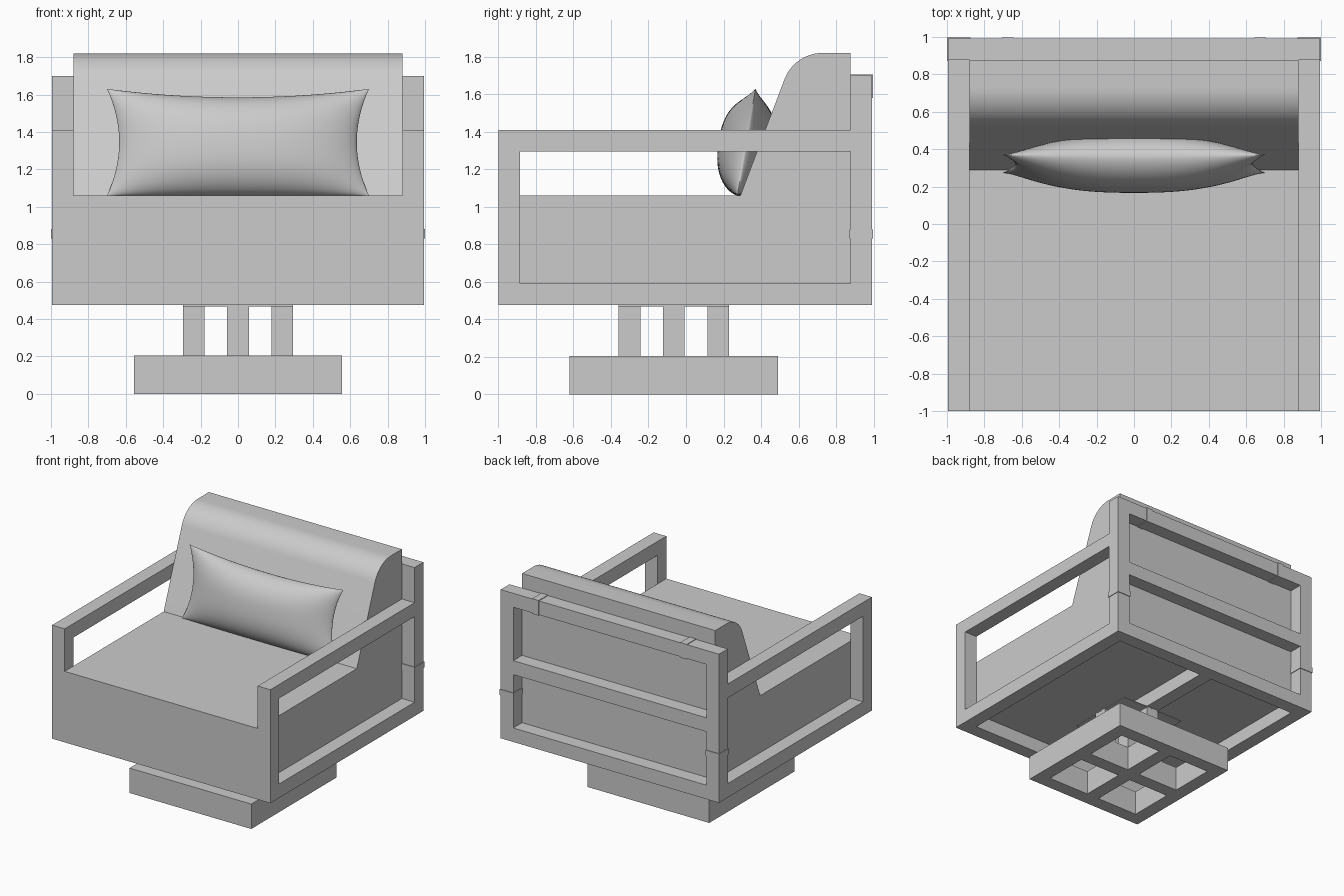
import bpy, bmesh, math

cube = bpy.data.objects.get("Cube")
if cube:
    bpy.data.objects.remove(cube, do_unlink=True)

grey = bpy.data.materials.new("plain grey")
grey.use_nodes = True
tone = (0.6, 0.6, 0.6, 1)
grey.diffuse_color = tone
grey.node_tree.nodes["Principled BSDF"].inputs["Base Color"].default_value = tone


def finish(name, bm):
    bmesh.ops.recalc_face_normals(bm, faces=bm.faces)
    mesh = bpy.data.meshes.new(name)
    bm.to_mesh(mesh)
    bm.free()
    mesh.materials.append(grey)
    obj = bpy.data.objects.new(name, mesh)
    bpy.context.collection.objects.link(obj)
    return obj


def smooth(obj, angle):
    bpy.ops.object.select_all(action='DESELECT')
    obj.select_set(True)
    bpy.context.view_layer.objects.active = obj
    bpy.ops.object.shade_smooth_by_angle(angle=math.radians(angle))


def box(name, x, y, z):
    """Box from (low, high) spans on each axis."""
    bm = bmesh.new()
    bmesh.ops.create_cube(bm, size=1)
    for v in bm.verts:
        v.co = [s[0] if c < 0 else s[1] for c, s in zip(v.co, (x, y, z))]
    return finish(name, bm)


# Main dimensions
W, BAR = 0.995, 0.115
IN = W - BAR
FRONT, BACK = -1.0, 0.992
REAR = BACK - BAR
BASE, ARM, TOP, SEAT = 0.475, 1.41, 1.70, 1.06
inner = (-IN, IN)
back_span = (REAR, BACK)

# Side frames with straps on the rear posts
for side, s in (("left", 1), ("right", -1)):
    xs = sorted((s * IN, s * W))
    run = (FRONT + BAR, REAR)
    box(side + "_front_leg", xs, (FRONT, FRONT + BAR), (BASE, ARM))
    box(side + "_back_post", xs, back_span, (BASE, TOP))
    box(side + "_arm_rail", xs, run, (ARM - BAR, ARM))
    box(side + "_bottom_rail", xs, run, (BASE, BASE + BAR))
    e = 0.005
    box(side + "_post_strap", (xs[0] - e, xs[1] + e),
        (REAR - e, BACK + e), (0.83, 0.88))
    box(side + "_top_strap", sorted((s * 0.645, s * 0.705)),
        (REAR - e, BACK + e), (TOP - BAR - e, TOP + e))

# Cross rails
box("front_rail", inner, (FRONT, FRONT + BAR), (BASE, BASE + BAR))
middle = (BASE + TOP) / 2
for name, z in (("bottom", BASE), ("middle", middle - BAR / 2), ("top", TOP - BAR)):
    box("back_" + name + "_rail", inner, back_span, (z, z + BAR))
box("under_seat_rail", (-BAR / 2, BAR / 2), (FRONT + BAR, REAR), (BASE, BASE + BAR))

# Seat cushion
box("seat_cushion", inner, (FRONT, REAR), (BASE + BAR, SEAT))

# Back cushion: sloped front with a rounded upper edge
profile = [(REAR, SEAT), (0.29, SEAT)]
cy, cz, r = 0.73, 1.60, 0.22
for i in range(13):
    a = math.radians(159 - i * 69 / 12)
    profile.append((cy + r * math.cos(a), cz + r * math.sin(a)))
profile.append((REAR, cz + r))
bm = bmesh.new()
face = bm.faces.new([bm.verts.new((-IN, y, z)) for y, z in profile])
ext = bmesh.ops.extrude_face_region(bm, geom=[face])
for v in ext["geom"]:
    if isinstance(v, bmesh.types.BMVert):
        v.co.x = IN
smooth(finish("back_cushion", bm), 30)

# Pillow: two bulged sheets meeting at a seam, with drawn-in edges
bm = bmesh.new()
NU, NV = 40, 24
for s in (-1, 1):
    grid = []
    for j in range(NV + 1):
        row = []
        for i in range(NU + 1):
            u = math.sin((2 * i / NU - 1) * math.pi / 2)
            v = math.sin((2 * j / NV - 1) * math.pi / 2)
            x = u * (0.70 - 0.065 * (1 - v * v))
            h = v * (0.285 - (0.045 if v > 0 else 0) * (1 - u * u))
            puff = max(0, 1 - abs(u) ** 2.5) ** 0.7 * max(0, 1 - abs(v) ** 2.5) ** 0.6
            row.append(bm.verts.new((x, 0.322 + 0.17 * h + s * 0.145 * puff,
                                     1.345 + h - 0.02 * s * puff)))
        grid.append(row)
    for j in range(NV):
        for i in range(NU):
            bm.faces.new((grid[j][i], grid[j][i + 1], grid[j + 1][i + 1], grid[j + 1][i]))
bmesh.ops.remove_doubles(bm, verts=bm.verts, dist=0.0005)
smooth(finish("pillow", bm), 60)

# Base: square frame with a cross inside
MID, HALF, H = -0.065, 0.555, 0.205
b = BAR / 2
for s, side, end in ((1, "left", "back"), (-1, "right", "front")):
    edge = sorted((s * HALF, s * (HALF - BAR)))
    box("base_" + side + "_bar", edge, (MID - HALF, MID + HALF), (0, H))
    span = (-HALF + BAR, HALF - BAR)
    box("base_" + end + "_bar", span, [MID + q for q in edge], (0, H))
    half = sorted((s * b, s * (HALF - BAR)))
    box("base_" + side + "_spoke", half, (MID - b, MID + b), (0, H))
box("base_long_spoke", (-b, b), (MID - HALF + BAR, MID + HALF - BAR), (0, H))

# Pedestal posts on the cross, under a thin mounting plate
for name, x, y in (("centre", 0, 0), ("left", 1, 0), ("right", -1, 0),
                   ("back", 0, 1), ("front", 0, -1)):
    px, py = 0.236 * x, MID + 0.236 * y
    box(name + "_post", (px - b, px + b), (py - b, py + b), (H, 0.467))
box("mounting_plate", (-0.294, 0.294), (MID - 0.294, MID + 0.294), (0.467, BASE))
